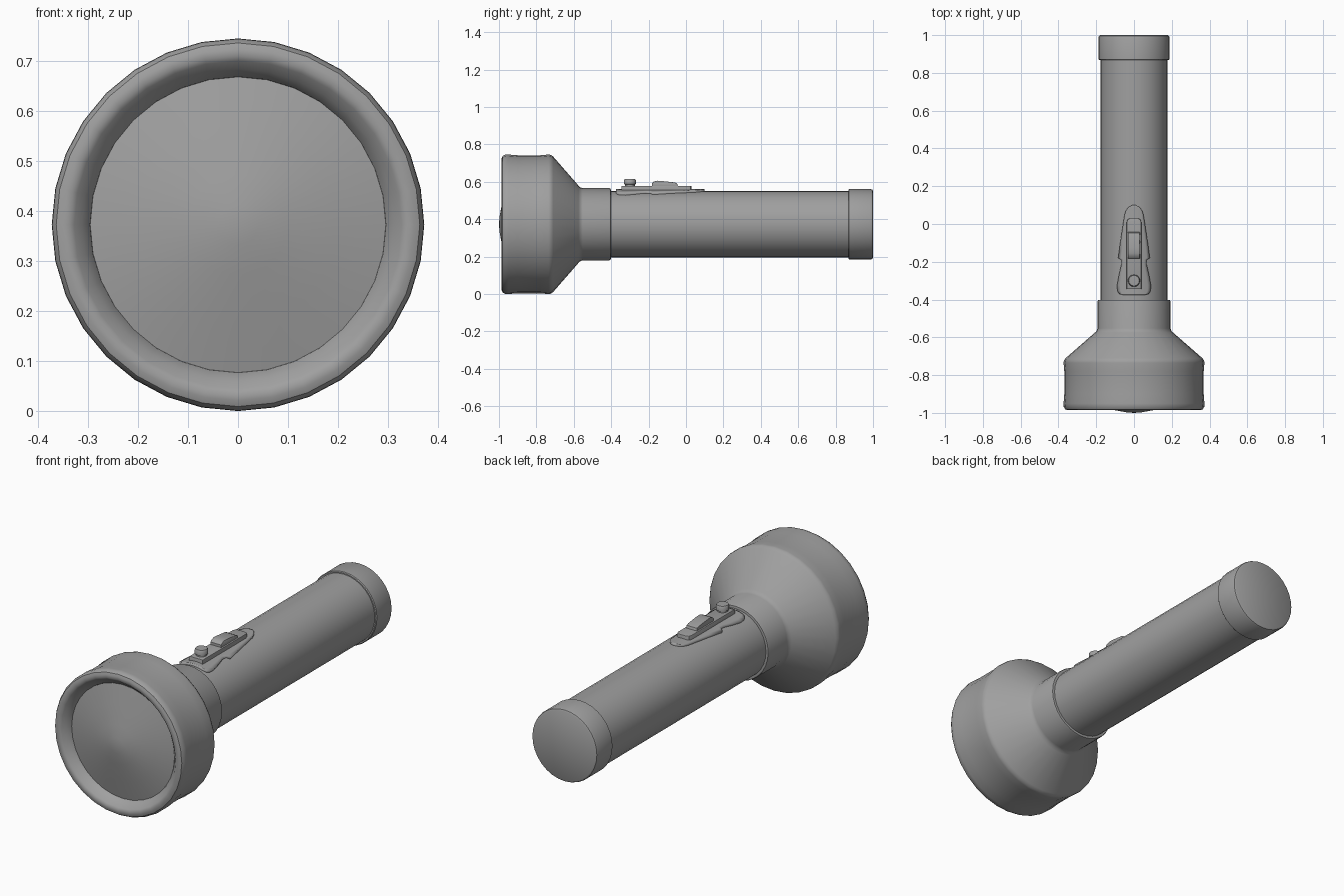
import bpy, bmesh, math

if "Cube" in bpy.data.objects:
    bpy.data.objects.remove(bpy.data.objects["Cube"])

R = 0.373  # height of the long axis, equal to the head radius

grey = bpy.data.materials.new("plain grey")
grey.use_nodes = True
grey.diffuse_color = (0.35, 0.35, 0.35, 1)
grey.node_tree.nodes["Principled BSDF"].inputs["Base Color"].default_value = grey.diffuse_color


def finish(name, bm, angle=35):
    bmesh.ops.remove_doubles(bm, verts=bm.verts, dist=1e-5)
    bmesh.ops.recalc_face_normals(bm, faces=bm.faces)
    mesh = bpy.data.meshes.new(name)
    bm.to_mesh(mesh)
    bm.free()
    mesh.materials.append(grey)
    obj = bpy.data.objects.new(name, mesh)
    bpy.context.collection.objects.link(obj)
    bpy.ops.object.select_all(action='DESELECT')
    obj.select_set(True)
    bpy.context.view_layer.objects.active = obj
    bpy.ops.object.shade_smooth_by_angle(angle=math.radians(angle))
    return obj


def lathe(name, profile, place, sides=32, angle=35):
    """Spin (radius, distance) pairs; place maps side, up, along to a point."""
    bm = bmesh.new()
    rings = []
    for r, d in profile:
        turns = [i * math.tau / sides for i in range(sides)]
        rings.append([bm.verts.new(place(r * math.sin(a), r * math.cos(a), d)) for a in turns])
    for a, b in zip(rings, rings[1:]):
        for i in range(sides):
            j = (i + 1) % sides
            bm.faces.new((a[i], a[j], b[j], b[i]))
    return finish(name, bm, angle)


def along_y(s, u, d):
    return (s, d, R + u)


def bevelled_prism(name, outline, place, low, high, bevel):
    """Extrude a flat outline and round the rim of its top."""
    bm = bmesh.new()
    a = [bm.verts.new(place(p, low)) for p in outline]
    b = [bm.verts.new(place(p, high)) for p in outline]
    bm.faces.new(a)
    top = bm.faces.new(b)
    for i in range(len(a)):
        j = (i + 1) % len(a)
        bm.faces.new((a[i], a[j], b[j], b[i]))
    bmesh.ops.bevel(bm, geom=list(top.edges), offset=bevel, segments=2,
                    profile=0.5, affect='EDGES')
    return finish(name, bm)


# Head with rolled rim, cone and collar
lathe("head", [
    (0.293, -0.925), (0.297, -0.945), (0.312, -0.962), (0.328, -0.980), (0.338, -0.986),
    (0.352, -0.986), (0.364, -0.981), (0.372, -0.968), (0.373, -0.950), (0.369, -0.90),
    (0.369, -0.78), (0.373, -0.735), (0.371, -0.722), (0.362, -0.710),
    (0.207, -0.575), (0.198, -0.566), (0.193, -0.552), (0.193, -0.410),
    (0.190, -0.403), (0.183, -0.402), (0.170, -0.402)], along_y)

# Domed lens
lathe("lens", [(0, -1.0), (0.04, -0.997), (0.1, -0.986), (0.2, -0.964), (0.296, -0.942)], along_y)

# Barrel and end cap
lathe("barrel", [(0.178, -0.45), (0.178, 0.90)], along_y)
lathe("end_cap", [
    (0.170, 0.868), (0.184, 0.868), (0.188, 0.872), (0.188, 0.988),
    (0.185, 0.996), (0.178, 1.0), (0, 1.0)], along_y)

# Switch plate wrapped over the barrel: (y, half width) stations
stations = [(-0.375, 0.060), (-0.370, 0.078), (-0.355, 0.088), (-0.325, 0.090),
            (-0.270, 0.080), (-0.215, 0.067), (-0.190, 0.068), (-0.180, 0.084),
            (-0.10, 0.073), (0.0, 0.058), (0.05, 0.050), (0.075, 0.041),
            (0.092, 0.026), (0.10, 0.010)]
columns = 10
shell = 0.188
bm = bmesh.new()
rows = []
for y, w in stations:
    xs = [w * (2 * i / columns - 1) for i in range(columns + 1)]
    rows.append([bm.verts.new((x, y, R + math.sqrt(shell ** 2 - x * x))) for x in xs])
for a, b in zip(rows, rows[1:]):
    for i in range(columns):
        bm.faces.new((a[i], a[i + 1], b[i + 1], b[i]))
plate = finish("switch_plate", bm)
thick = plate.modifiers.new("thickness", 'SOLIDIFY')
thick.thickness = 0.02
thick.offset = -1


# Raised rail with a rounded back end
def flat(p, h):
    return (p[0], p[1], h)


rail = [(-0.039, -0.345), (0.039, -0.345), (0.039, 0.01), (0.034, 0.024), (0.022, 0.030),
        (-0.022, 0.030), (-0.034, 0.024), (-0.039, 0.01)]
bevelled_prism("switch_rail", rail, flat, 0.54, 0.579, 0.005)

# Sliding switch, a side profile extruded across
slider = [(-0.182, 0.57), (-0.182, 0.592), (-0.172, 0.601), (-0.155, 0.606),
          (-0.125, 0.604), (-0.062, 0.597), (-0.048, 0.591), (-0.040, 0.57)]
bevelled_prism("slide_switch", slider, lambda p, h: (h, p[0], p[1]), -0.031, 0.031, 0.002)

# Push button with a wider head
lathe("push_button", [
    (0.026, 0.57), (0.026, 0.586), (0.032, 0.588), (0.032, 0.608),
    (0.028, 0.614), (0, 0.615)], lambda s, u, d: (s, u - 0.30, d), 16)
